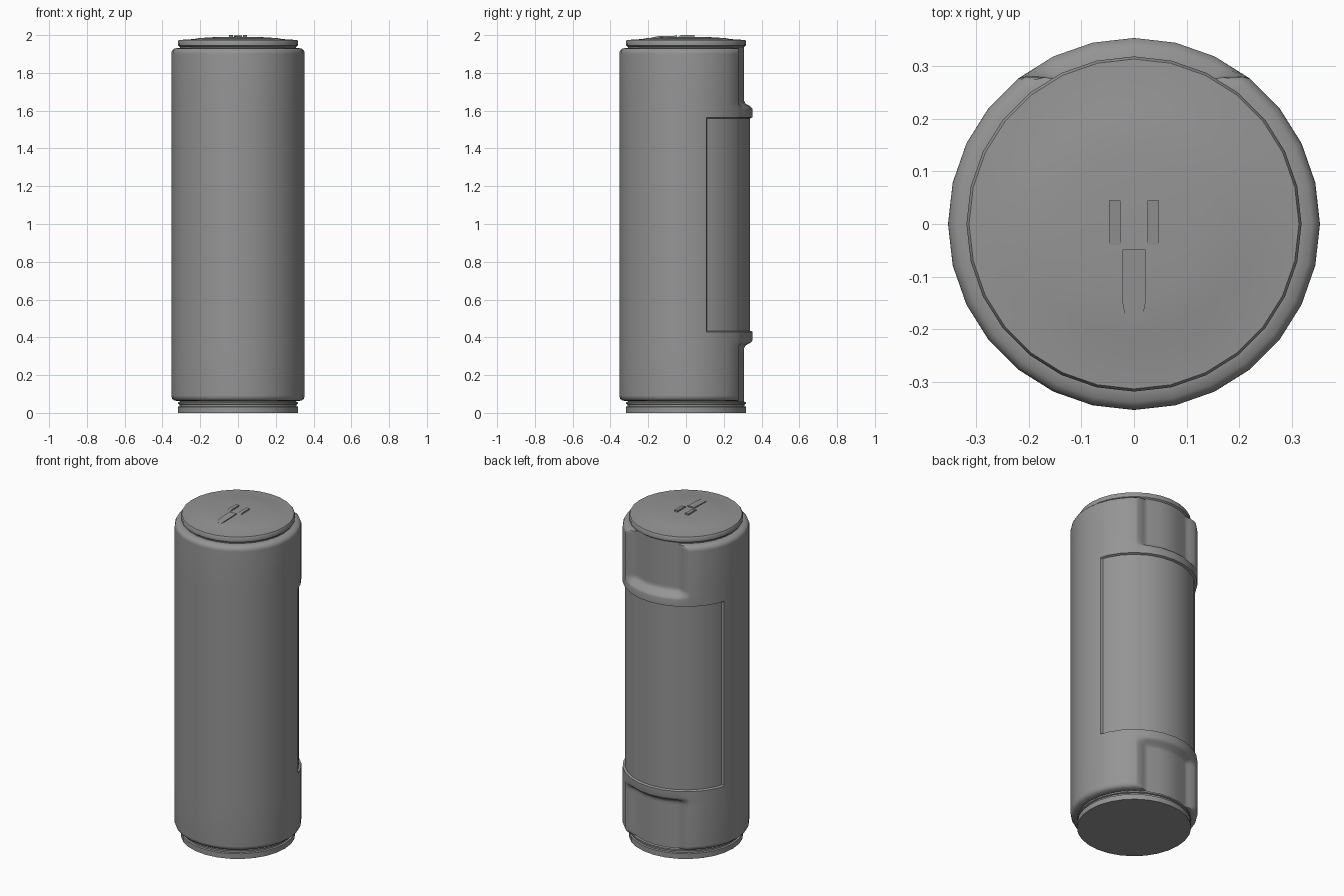
import bpy, bmesh, math

if "Cube" in bpy.data.objects:
    bpy.data.objects.remove(bpy.data.objects["Cube"])

SIDES = 28
STEP = 360 / SIDES

dark_grey = bpy.data.materials.new("dark_grey")
dark_grey.diffuse_color = (0.3, 0.3, 0.3, 1)
dark_grey.use_nodes = True
dark_grey.node_tree.nodes["Principled BSDF"].inputs["Base Color"].default_value = dark_grey.diffuse_color


def lerp_table(table, x):
    """Piecewise linear lookup in sorted (x, y) pairs."""
    if x <= table[0][0]:
        return table[0][1]
    for (x0, y0), (x1, y1) in zip(table, table[1:]):
        if x <= x1:
            return y0 + (y1 - y0) * (x - x0) / (x1 - x0)
    return table[-1][1]


def finish(name, bm):
    bmesh.ops.recalc_face_normals(bm, faces=bm.faces[:])
    mesh = bpy.data.meshes.new(name)
    bm.to_mesh(mesh)
    bm.free()
    mesh.materials.append(dark_grey)
    ob = bpy.data.objects.new(name, mesh)
    bpy.context.collection.objects.link(ob)
    bpy.ops.object.select_all(action='DESELECT')
    bpy.context.view_layer.objects.active = ob
    ob.select_set(True)
    bpy.ops.object.shade_smooth_by_angle(angle=math.radians(40))
    return ob


def skin(name, angles, heights, point):
    """Closed tube: rings of points at the given angles and heights."""
    bm = bmesh.new()
    rings = []
    for h in heights:
        ring = []
        for a in angles:
            r, z = point(a, h)
            t = math.radians(a)
            ring.append(bm.verts.new((r * math.cos(t), r * math.sin(t), z)))
        rings.append(ring)
    n = len(angles)
    for lo, hi in zip(rings, rings[1:]):
        for i in range(n):
            j = (i + 1) % n
            bm.faces.new((lo[i], lo[j], hi[j], hi[i]))
    bm.faces.new(rings[0][::-1])
    bm.faces.new(rings[-1])
    return finish(name, bm)


def lathe(name, profile):
    angles = [i * STEP for i in range(SIDES)]
    return skin(name, angles, profile, lambda a, p: p)


def prism(name, outline, z0, tops):
    """Small raised block with an individual top height per corner."""
    bm = bmesh.new()
    lo = [bm.verts.new((x, y, z0)) for x, y in outline]
    hi = [bm.verts.new((x, y, z)) for (x, y), z in zip(outline, tops)]
    n = len(lo)
    for i in range(n):
        j = (i + 1) % n
        bm.faces.new((lo[i], lo[j], hi[j], hi[i]))
    bm.faces.new(lo[::-1])
    bm.faces.new(hi)
    return finish(name, bm)


# Body: rounded cylinder, sunken wrap panel and two recesses at the back
SHOULDER = [(0.84, 0.353), (0.905, 0.353), (0.911, 0.3525), (0.923, 0.348),
            (0.931, 0.338), (0.935, 0.318)]
RECESS_Z = [(0.608, 0), (0.615, 0.05), (0.627, 0.3), (0.64, 0.85), (0.655, 1)]
RECESS_A = [(25.72, 1), (28.6, 0.86), (31.3, 0.55), (36.3, 0.1), (3 * STEP, 0)]
PANEL_A, PANEL_Z = 71.5, 0.5655


def body_point(angle, z):
    dz, da = abs(z - 0.997), abs(angle - 90)
    k = angle % STEP
    flat = math.cos(math.radians(STEP / 2)) / math.cos(math.radians(k - STEP / 2))
    shoulder = lerp_table(SHOULDER, dz) * flat
    r = 0.353 * flat - 0.045 * lerp_table(RECESS_A, da) * lerp_table(RECESS_Z, dz)
    if da < PANEL_A and dz < PANEL_Z:
        r -= 0.013
    return min(r, shoulder), z


angles = [i * STEP for i in range(SIDES)]
for d in (28.6, 31.3, 36.3, PANEL_A - 0.7, PANEL_A + 0.7):
    angles += [90 - d, 90 + d]
angles.sort()
offsets = [PANEL_Z - 0.003, PANEL_Z + 0.002, 0.67]
offsets += [z for z, _ in RECESS_Z] + [z for z, _ in SHOULDER[1:]]
heights = sorted([0.997 - d for d in offsets] + [0.997 + d for d in offsets])
skin("body", angles, heights, body_point)

# Stepped foot below the body
lathe("base_foot", [(0.318, 0), (0.318, 0.032), (0.309, 0.035), (0.309, 0.044),
                    (0.317, 0.047), (0.317, 0.056), (0.308, 0.06), (0.308, 0.07)])

# Lid with groove, rounded rim and shallow dome
lathe("lid", [(0.308, 1.92), (0.308, 1.938), (0.317, 1.945), (0.318, 1.966),
              (0.313, 1.974), (0.235, 1.979), (0.21, 1.984), (0.13, 1.989), (0.05, 1.991)])

# Raised ribs on the lid
for side, label in ((-1, "left"), (1, "right")):
    xs = (side * 0.026, side * 0.047)
    prism("lid_rib_" + label,
          [(xs[0], -0.04), (xs[1], -0.04), (xs[1], -0.025), (xs[1], 0.045),
           (xs[0], 0.045), (xs[0], -0.025)],
          1.98, [1.991, 1.991, 2.0, 2.0, 2.0, 2.0])
prism("lid_tab",
      [(-0.022, -0.048), (-0.022, -0.148), (-0.015, -0.185),
       (0.015, -0.185), (0.022, -0.148), (0.022, -0.048)],
      1.975, [1.997, 1.994, 1.986, 1.986, 1.994, 1.997])
